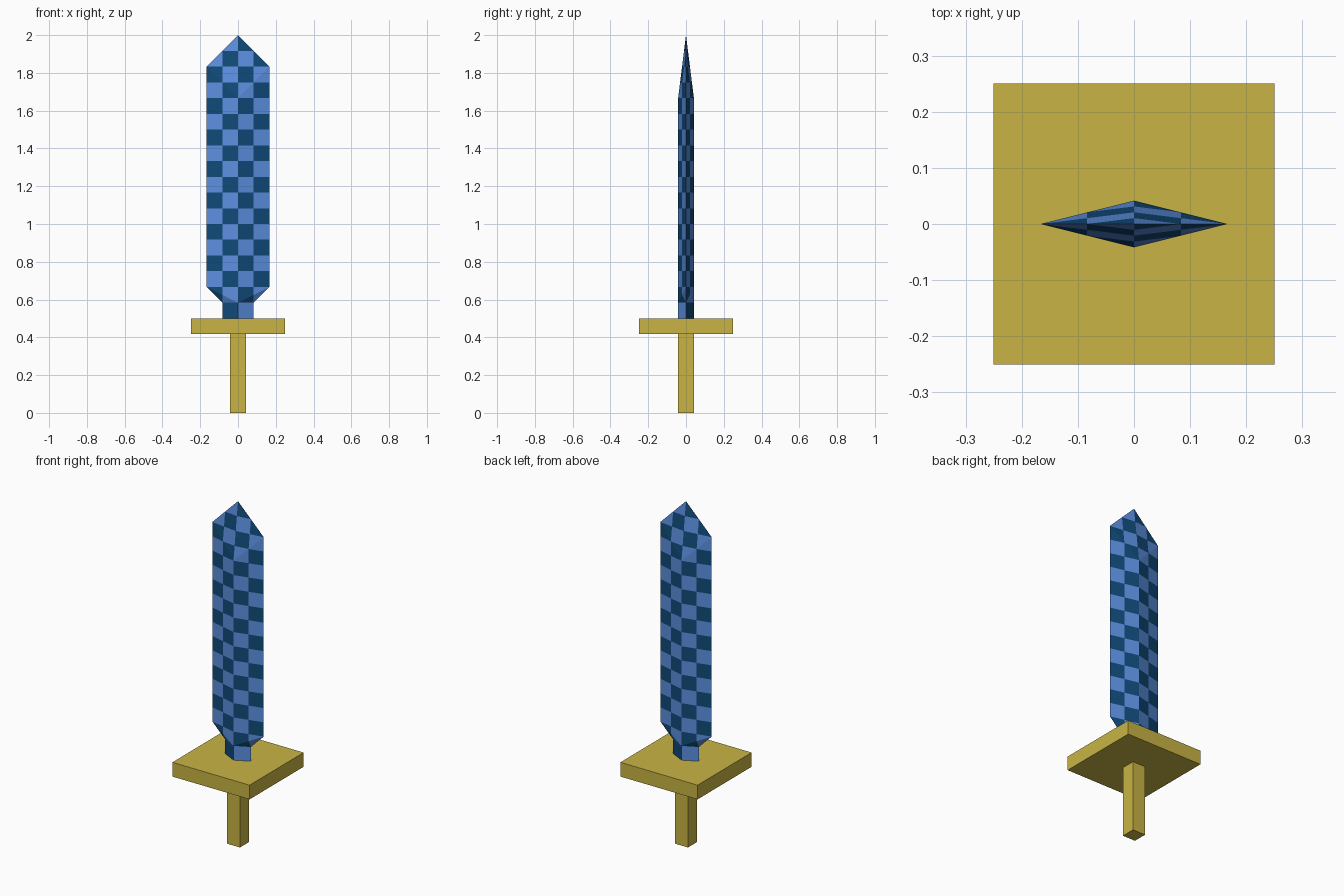
import bpy, bmesh, math
from mathutils import Vector

if "Cube" in bpy.data.objects:
    bpy.data.objects.remove(bpy.data.objects["Cube"])

U = 1 / 12  # one check of the pattern


def material(name, rgb):
    m = bpy.data.materials.new(name)
    m.diffuse_color = (*rgb, 1)
    m.use_nodes = True
    m.node_tree.nodes["Principled BSDF"].inputs["Base Color"].default_value = m.diffuse_color
    return m


light_blue = material("light blue", (0.107, 0.275, 0.745))
dark_blue = material("dark blue", (0.005, 0.068, 0.19))
gold = material("gold", (0.58, 0.456, 0.058))


def make_object(name, bm, mats):
    bmesh.ops.recalc_face_normals(bm, faces=bm.faces)
    me = bpy.data.meshes.new(name)
    bm.to_mesh(me)
    bm.free()
    for m in mats:
        me.materials.append(m)
    ob = bpy.data.objects.new(name, me)
    bpy.context.collection.objects.link(ob)
    return ob


def box(name, width, z0, z1):
    bm = bmesh.new()
    bmesh.ops.create_cube(bm, size=1)
    for v in bm.verts:
        v.co = Vector((v.co.x * width, v.co.y * width, z0 + (v.co.z + 0.5) * (z1 - z0)))
    return make_object(name, bm, [gold])


# Square grip and guard plate
box("grip", U, 0, 5 * U)
box("guard", 0.5, 5 * U, 6 * U)

# Blade: one quarter of a diamond section, repeated on all four sides
neck_low, neck_top = (U, 0, 6 * U), (U, 0, 7 * U)
edge_low, edge_top = (2 * U, 0, 8 * U), (2 * U, 0, 22 * U)
ridge_base, ridge_low, ridge_top = [(0, U / 2, k * U) for k in (6, 7, 20)]
tip = (0, 0, 24 * U)
quarter = [
    (neck_low, neck_top, ridge_low, ridge_base),
    (neck_top, edge_low, ridge_low),
    (edge_low, edge_top, ridge_top, ridge_low),
    (edge_top, tip, ridge_top),
    (neck_low, ridge_base, (0, 0, 6 * U)),
]
bm = bmesh.new()
for sx in (-1, 1):
    for sy in (-1, 1):
        for face in quarter:
            bm.faces.new([bm.verts.new((x * sx, y * sy, z)) for x, y, z in face])
bmesh.ops.remove_doubles(bm, verts=bm.verts, dist=1e-4)

# Cut the blade along the check lines
cuts = [((s * U, 0, 0), (1, 0, 0)) for s in (-1, 1)]
cuts += [((0, 0, k * U), (0, 0, 1)) for k in range(7, 24)]
for co, no in cuts:
    bmesh.ops.bisect_plane(bm, geom=bm.verts[:] + bm.edges[:] + bm.faces[:],
                           dist=1e-5, plane_co=co, plane_no=no)

# Alternate the two blues; the back repeats the front turned half round
for f in bm.faces:
    c = f.calc_center_median()
    x = c.x if c.y < 0 else -c.x
    f.material_index = (math.floor(x / U) + math.floor(c.z / U)) % 2
make_object("blade", bm, [light_blue, dark_blue])
